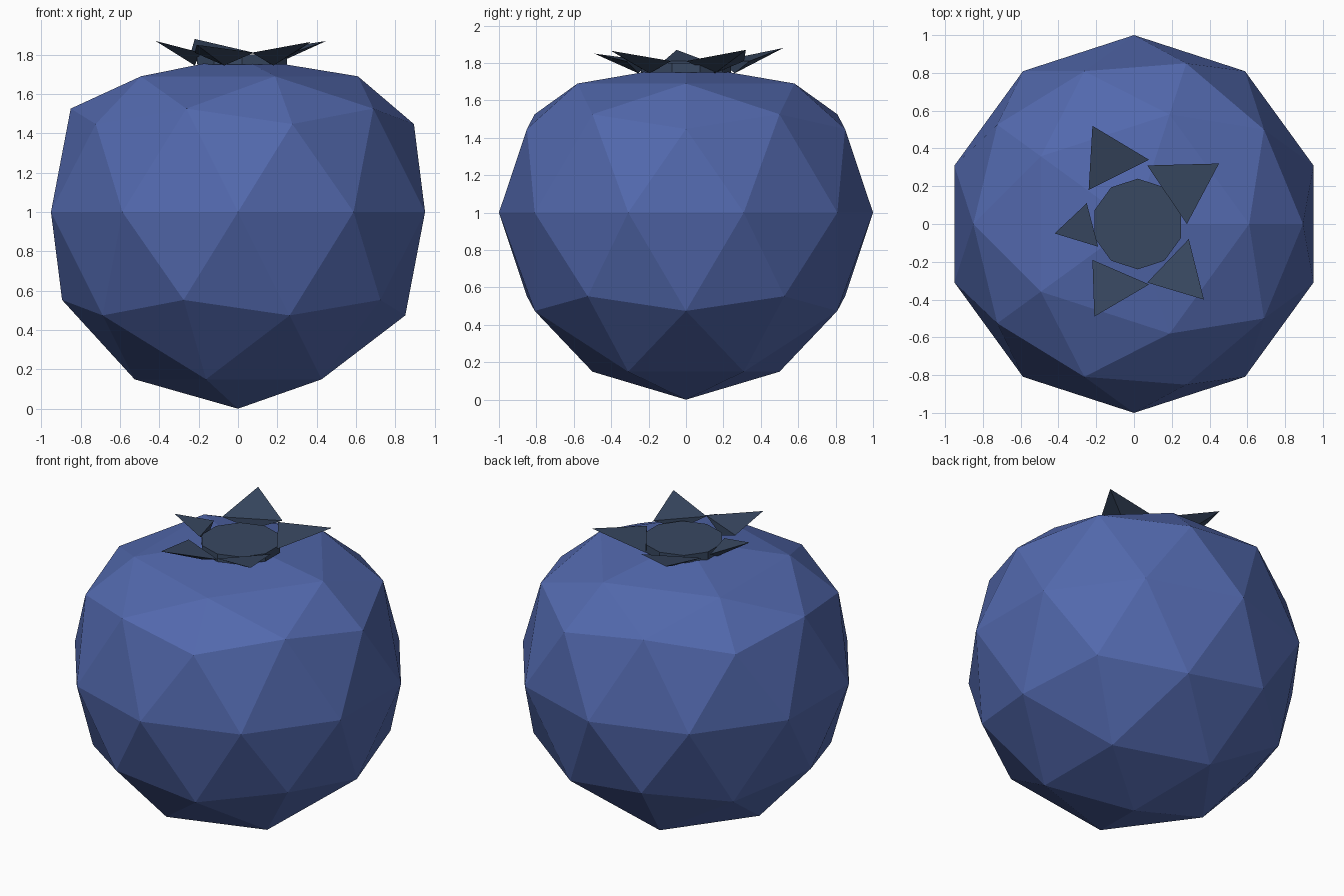
import bpy, bmesh, math
from mathutils import Vector

if "Cube" in bpy.data.objects:
    bpy.data.objects.remove(bpy.data.objects["Cube"])


def material(name, rgb):
    m = bpy.data.materials.new(name)
    m.diffuse_color = (*rgb, 1)
    m.use_nodes = True
    m.node_tree.nodes["Principled BSDF"].inputs["Base Color"].default_value = m.diffuse_color
    return m


def make_object(name, bm, mat):
    bmesh.ops.recalc_face_normals(bm, faces=bm.faces)
    me = bpy.data.meshes.new(name)
    bm.to_mesh(me)
    bm.free()
    me.materials.append(mat)
    ob = bpy.data.objects.new(name, me)
    bpy.context.collection.objects.link(ob)
    return ob


skin = material("skin", (0.085, 0.14, 0.42))
crown = material("crown", (0.04, 0.065, 0.12))

# Berry body: low-poly sphere with a flattened, widened top
bm = bmesh.new()
bmesh.ops.create_icosphere(bm, subdivisions=2, radius=1)
for v in bm.verts:
    if v.co.z > 0.95:
        v.co.z = 0.79
    elif v.co.z > 0.7:
        v.co = Vector((v.co.x * 1.16, v.co.y * 1.16, 0.69))
    v.co.z += 1
make_object("berry_body", bm, skin)

# Flat disc in the middle of the crown
bm = bmesh.new()
bmesh.ops.create_cone(bm, cap_ends=True, segments=10, radius1=0.24, radius2=0.24, depth=0.05)
bmesh.ops.translate(bm, verts=bm.verts, vec=(0.02, 0, 1.775))
make_object("crown_disc", bm, crown)

# Five pointed sepals: tip, two base corners, and a lower corner beneath
sepals = [
    ((0.45, 0.32, 1.87), (0.07, 0.31), (0.28, 0.0)),
    ((-0.22, 0.52, 1.88), (0.08, 0.34), (-0.24, 0.18)),
    ((-0.42, -0.05, 1.87), (-0.25, 0.11), (-0.19, -0.12)),
    ((-0.21, -0.49, 1.85), (-0.22, -0.19), (0.08, -0.32)),
    ((0.37, -0.40, 1.865), (0.07, -0.31), (0.29, -0.08)),
]
for i, (tip, a, b) in enumerate(sepals):
    bm = bmesh.new()
    pa, pb = Vector((*a, 1.81)), Vector((*b, 1.81))
    low = (pa + pb) / 2
    low.z = 1.745
    t, a, b, d = (bm.verts.new(p) for p in (Vector(tip), pa, pb, low))
    for f in ((t, a, b), (t, b, d), (t, d, a), (a, d, b)):
        bm.faces.new(f)
    make_object(f"sepal_{i + 1}", bm, crown)
